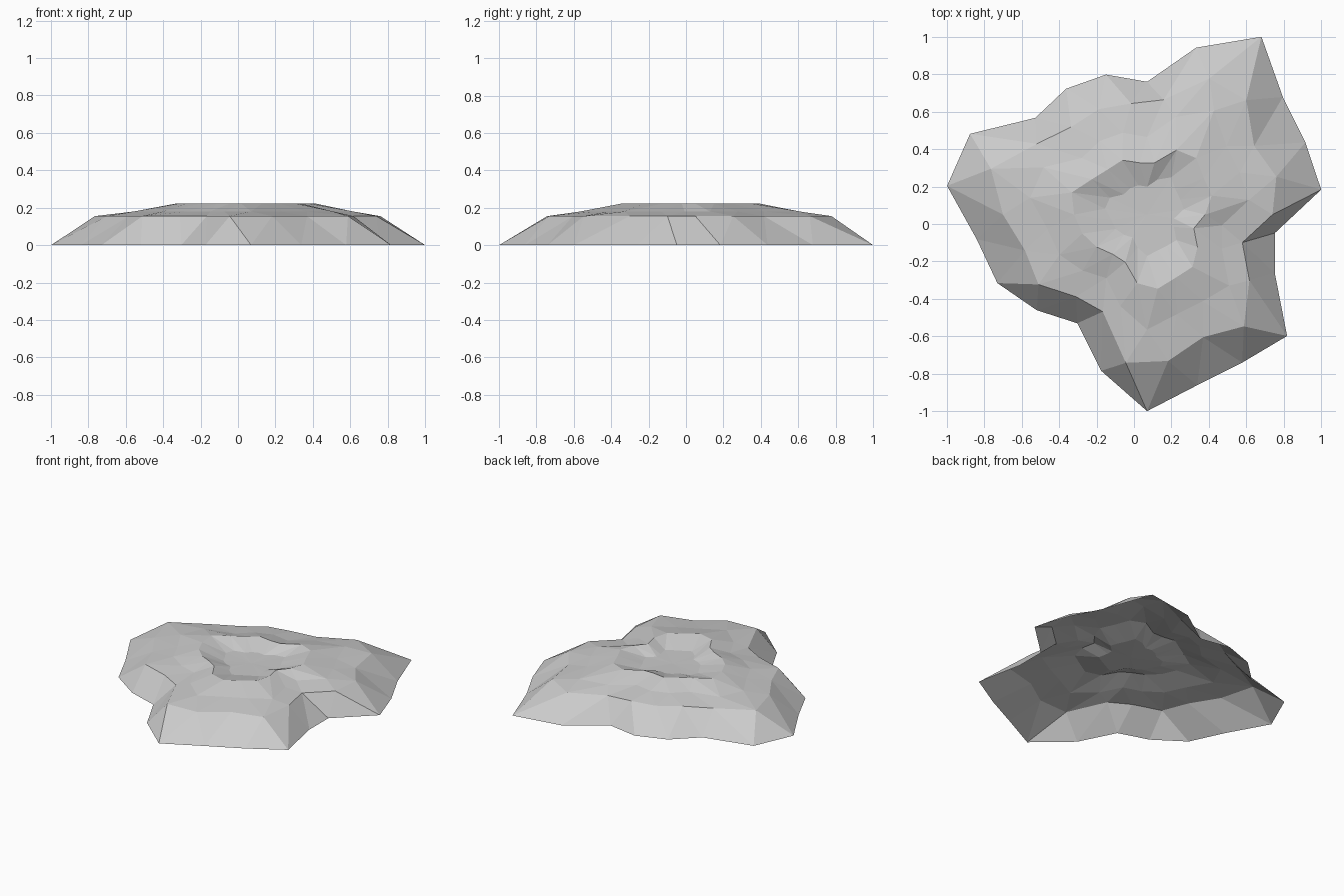
import bpy
import bmesh
from math import cos, sin, radians

cube = bpy.data.objects.get("Cube")
if cube:
    bpy.data.objects.remove(cube, do_unlink=True)

# One stone colour
stone = bpy.data.materials.new("pale_grey_stone")
stone.use_nodes = True
grey = (0.6, 0.6, 0.6, 1.0)
stone.diffuse_color = grey
stone.node_tree.nodes["Principled BSDF"].inputs["Base Color"].default_value = grey

# Radii in hundredths, anticlockwise from the back
foot = [71, 78, 80, 79, 104, 108, 92, 88, 78, 69, 87,
        105, 95, 94, 99, 75, 69, 94, 93, 96, 113, 93]
shoulder = [60, 62, 62, 70, 87, 77, 68, 69, 58, 57, 80,
            79, 72, 79, 65, 53, 67, 72, 68, 81, 80, 62]
rim = [28, 32, 32, 35, 42, 39, 36, 32, 28, 28, 37,
       40, 37, 37, 32, 26, 31, 36, 36, 40, 38, 28]
COUNT = len(foot)
CENTRE_X, CENTRE_Y = 0.07, 0.05


def scaled(radii, factor):
    return [r * factor for r in radii]


def add_ring(bm, radii, height, offset):
    """Ring of vertices on the spokes, or half a step between them."""
    ring = []
    for k, r in enumerate(radii):
        angle = radians(90 + (k + offset) * 360 / COUNT)
        ring.append(bm.verts.new((CENTRE_X + cos(angle) * r / 100,
                                  CENTRE_Y + sin(angle) * r / 100, height)))
    return ring


def bridge(bm, whole, half, outward):
    """Zigzag of triangles between a spoke ring and a half-step ring."""
    for k in range(COUNT):
        n = (k + 1) % COUNT
        for tri in ((whole[k], whole[n], half[k]), (half[k], whole[n], half[n])):
            bm.faces.new(tri if outward else tri[::-1])


# Open shell: slope, ledge, raised rim, crater floor
bm = bmesh.new()
foot_ring = add_ring(bm, foot, 0.0, 0)
shoulder_ring = add_ring(bm, shoulder, 0.155, 0.5)
ledge_ring = add_ring(bm, scaled(foot, 0.585), 0.18, 0)
rim_ring = add_ring(bm, rim, 0.222, 0.5)
floor_ring = add_ring(bm, scaled(foot, 0.21), 0.178, 0)
middle = bm.verts.new((CENTRE_X, CENTRE_Y, 0.175))

bridge(bm, foot_ring, shoulder_ring, True)
bridge(bm, ledge_ring, shoulder_ring, False)
bridge(bm, ledge_ring, rim_ring, True)
bridge(bm, floor_ring, rim_ring, False)
for k in range(COUNT):
    bm.faces.new((floor_ring[k], floor_ring[(k + 1) % COUNT], middle))

mesh = bpy.data.meshes.new("crater_mound")
bm.to_mesh(mesh)
bm.free()
mesh.materials.append(stone)
mound = bpy.data.objects.new("crater_mound", mesh)
bpy.context.collection.objects.link(mound)
